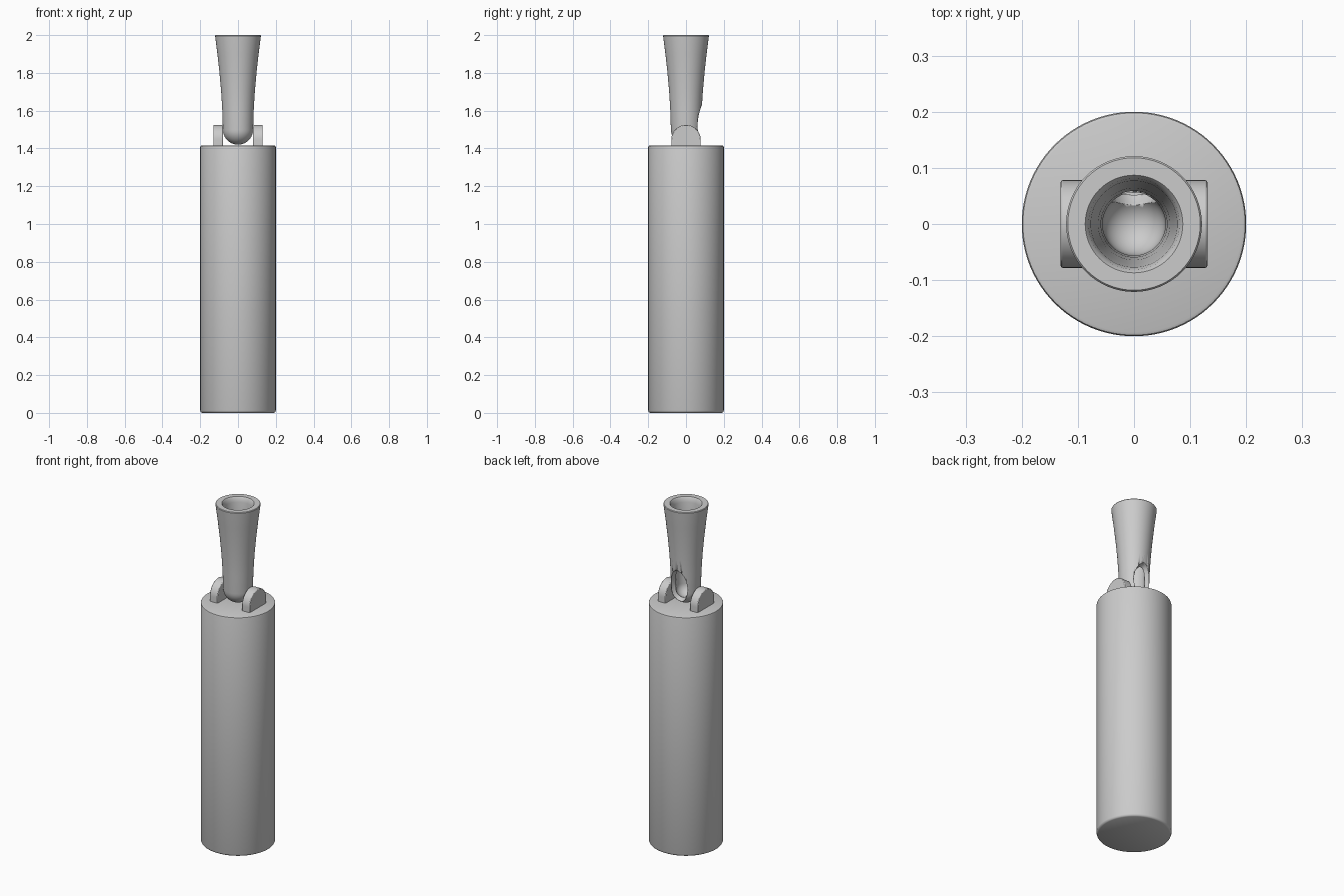
import bpy, bmesh, math

if "Cube" in bpy.data.objects:
    bpy.data.objects.remove(bpy.data.objects["Cube"])


def make_object(name, bm, angle=40):
    bmesh.ops.recalc_face_normals(bm, faces=bm.faces)
    mesh = bpy.data.meshes.new(name)
    bm.to_mesh(mesh)
    bm.free()
    obj = bpy.data.objects.new(name, mesh)
    bpy.context.collection.objects.link(obj)
    bpy.ops.object.select_all(action='DESELECT')
    obj.select_set(True)
    bpy.context.view_layer.objects.active = obj
    bpy.ops.object.shade_smooth_by_angle(angle=math.radians(angle))
    return obj


def lathe(name, profile, steps=64):
    bm = bmesh.new()
    verts = [bm.verts.new((r, 0, z)) for r, z in profile]
    edges = [bm.edges.new(pair) for pair in zip(verts, verts[1:])]
    bmesh.ops.spin(bm, geom=verts + edges, cent=(0, 0, 0), axis=(0, 0, 1),
                   angle=2 * math.pi, steps=steps)
    bmesh.ops.remove_doubles(bm, verts=bm.verts, dist=1e-5)
    return make_object(name, bm)


def bowl(radius, centre_z, height, n=10):
    # quarter ellipse from the axis outwards
    return [(radius * math.sin(a), centre_z - height * math.cos(a))
            for a in (i * math.pi / 2 / n for i in range(n))]


# Cylindrical body with softened rims
lathe("body", [(0, 0), (0.19, 0), (0.197, 0.004), (0.2, 0.012),
               (0.2, 1.407), (0.198, 1.413), (0.193, 1.415), (0, 1.415)], 96)

# Flared hollow mouthpiece with rounded bottom
outer = bowl(0.08, 1.5, 0.08) + [(0.08, 1.5), (0.083, 1.6), (0.089, 1.7),
                                 (0.098, 1.8), (0.109, 1.9), (0.12, 1.985),
                                 (0.121, 1.996), (0.118, 2.0)]
inner = bowl(0.055, 1.5, 0.055) + [(0.055, 1.5), (0.056, 1.6), (0.059, 1.7),
                                   (0.064, 1.8), (0.071, 1.9), (0.077, 1.97),
                                   (0.081, 1.992), (0.087, 2.0)]
mouthpiece = lathe("mouthpiece", outer + inner[::-1])

# Oval opening in the back of the mouthpiece
bm = bmesh.new()
bmesh.ops.create_uvsphere(bm, u_segments=48, v_segments=32, radius=1)
for v in bm.verts:
    v.co = (v.co.x * 0.058, 0.1 + v.co.y * 0.09, 1.528 + v.co.z * 0.105)
cutter = make_object("opening_cutter", bm)
cutter.hide_render = True
cutter.hide_set(True)
cut = mouthpiece.modifiers.new("opening", 'BOOLEAN')
cut.operation = 'DIFFERENCE'
cut.solver = 'EXACT'
cut.object = cutter

# Pair of round-topped hinge lugs
for side, label in ((-1, "left"), (1, "right")):
    bm = bmesh.new()
    outline = [(-0.078, 1.4)]
    outline += [(-0.078 * math.cos(a), 1.445 + 0.08 * math.sin(a))
                for a in (i * math.pi / 24 for i in range(25))]
    outline += [(0.078, 1.4)]
    face = bm.faces.new([bm.verts.new((side * 0.08, y, z)) for y, z in outline])
    ext = bmesh.ops.extrude_face_region(bm, geom=[face])
    moved = [g for g in ext["geom"] if isinstance(g, bmesh.types.BMVert)]
    bmesh.ops.translate(bm, verts=moved, vec=(side * 0.051, 0, 0))
    lug = make_object(label + "_lug", bm)
    bevel = lug.modifiers.new("soft_edges", 'BEVEL')
    bevel.width = 0.004
    bevel.segments = 2
    bevel.limit_method = 'ANGLE'
    bevel.angle_limit = math.radians(40)
